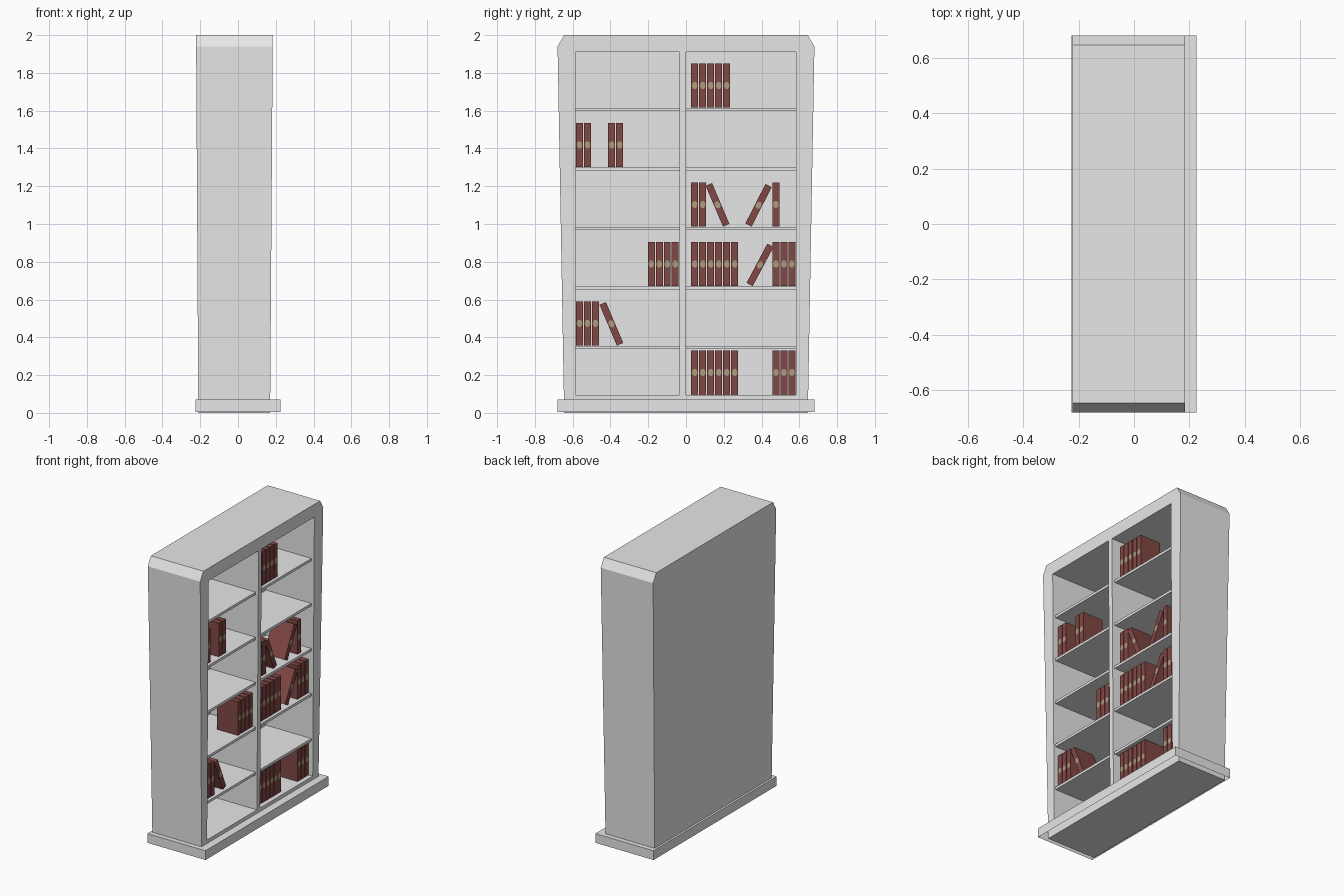
import bpy, bmesh, math
from mathutils import Matrix, Vector

if "Cube" in bpy.data.objects:
    bpy.data.objects.remove(bpy.data.objects["Cube"], do_unlink=True)


def material(name, rgb):
    m = bpy.data.materials.new(name)
    m.use_nodes = True
    m.diffuse_color = (*rgb, 1)
    m.node_tree.nodes["Principled BSDF"].inputs["Base Color"].default_value = (*rgb, 1)
    return m


GREY = material("pale_grey", (0.8, 0.8, 0.8))
RED = material("dark_red", (0.22, 0.065, 0.06))
TAN = material("tan", (0.42, 0.33, 0.2))


def add_object(name, bm, *mats):
    mesh = bpy.data.meshes.new(name)
    bm.to_mesh(mesh)
    bm.free()
    for m in mats:
        mesh.materials.append(m)
    ob = bpy.data.objects.new(name, mesh)
    bpy.context.collection.objects.link(ob)
    return ob


def box(bm, x, y, z):
    """Box between (min, max) ranges."""
    lo, hi = Vector((x[0], y[0], z[0])), Vector((x[1], y[1], z[1]))
    mat = Matrix.Translation((lo + hi) / 2) @ Matrix.Diagonal((*(hi - lo), 1))
    return bmesh.ops.create_cube(bm, size=1, matrix=mat)["verts"]


# Cabinet: tapered outline with clipped top corners
HALF = [(0.645, 0), (0.68, 1.94), (0.645, 2)]
outline = HALF + [(-y, z) for y, z in reversed(HALF)]
bm = bmesh.new()
back = [bm.verts.new((-0.21 - 0.006 * z, y, z)) for y, z in outline]
front = [bm.verts.new((0.17 + 0.007 * z, y, z)) for y, z in outline]
bm.faces.new(front)
bm.faces.new(back[::-1])
for i in range(len(outline)):
    j = (i + 1) % len(outline)
    bm.faces.new((back[i], back[j], front[j], front[i]))
bmesh.ops.recalc_face_normals(bm, faces=bm.faces)
cabinet = add_object("cabinet", bm, GREY)

# Two tall openings, cut from the front
BAYS = {"left": (0.0, 0.582), "right": (-0.585, -0.035)}
BACK_X = -0.19
bm = bmesh.new()
for bay in BAYS.values():
    box(bm, (BACK_X, 0.4), bay, (0.095, 1.91))
cutter = add_object("opening_cutter", bm, GREY)
cutter.hide_render = True
mod = cabinet.modifiers.new("openings", "BOOLEAN")
mod.operation, mod.solver, mod.object = "DIFFERENCE", "EXACT", cutter
bpy.context.view_layer.objects.active = cabinet
bpy.ops.object.modifier_apply(modifier=mod.name)
bpy.data.objects.remove(cutter, do_unlink=True)

# Plinth: skirt around the foot, open underneath
bm = bmesh.new()
box(bm, (-0.225, 0.225), (-0.68, 0.68), (0.005, 0.07))
under = [f for f in bm.faces if f.normal.z < -0.9]
bmesh.ops.delete(bm, geom=under, context="FACES")
add_object("plinth", bm, GREY)

# Shelves
FLOOR = 0.095
LEVELS = [0.355, 0.67, 0.985, 1.30, 1.615]
for side, bay in BAYS.items():
    for n, top in enumerate(LEVELS, 1):
        bm = bmesh.new()
        box(bm, (BACK_X, 0.16), bay, (top - 0.018, top))
        add_object(f"{side}_shelf_{n}", bm, GREY)

# Books: red block with a round tan badge on the spine
BOOK_H, BOOK_W, PITCH = 0.235, 0.037, 0.0423
SPINE_X, DEPTH = 0.14, 0.16


def book(name, y, z, lean=0):
    """Book centred on y, z; positive lean tips it towards +y."""
    bm = bmesh.new()
    box(bm, (-DEPTH, 0), (-BOOK_W / 2, BOOK_W / 2), (-BOOK_H / 2, BOOK_H / 2))
    for f in bm.faces:
        f.material_index = 0
    turn = Matrix.Rotation(math.pi / 2, 4, "Y")
    badge = bmesh.ops.create_circle(
        bm, cap_ends=True, segments=10, radius=0.02,
        matrix=Matrix.Translation((0.002, 0, 0)) @ Matrix.Diagonal((1, 0.75, 1, 1)) @ turn)
    for f in badge["verts"][0].link_faces:
        f.material_index = 1
    ob = add_object(name, bm, RED, TAN)
    ob.location = (SPINE_X, y, z)
    ob.rotation_euler.x = -math.radians(lean)


# Upright rows: first spine edge, shelf height, count
ROWS = [(0.025, 1.615, 5), (-0.585, 1.30, 2), (-0.415, 1.30, 2),
        (0.025, 0.985, 2), (0.455, 0.985, 1), (-0.205, 0.67, 4),
        (0.025, 0.67, 6), (0.455, 0.67, 3), (-0.585, 0.355, 3),
        (0.025, FLOOR, 6), (0.455, FLOOR, 3)]
for r, (start, shelf, count) in enumerate(ROWS, 1):
    for i in range(count):
        book(f"book_{r}_{i + 1}", start + PITCH * (i + 0.5), shelf + BOOK_H / 2 + 0.001)

# Leaning books: centre y, shelf height, lean
LEANING = [(0.167, 0.985, -23), (0.384, 0.985, 27), (0.392, 0.67, 28), (-0.395, 0.355, -23)]
for n, (y, shelf, lean) in enumerate(LEANING, 1):
    a = math.radians(abs(lean))
    rise = (BOOK_H * math.cos(a) + BOOK_W * math.sin(a)) / 2
    book(f"leaning_book_{n}", y, shelf + rise + 0.001, lean)
